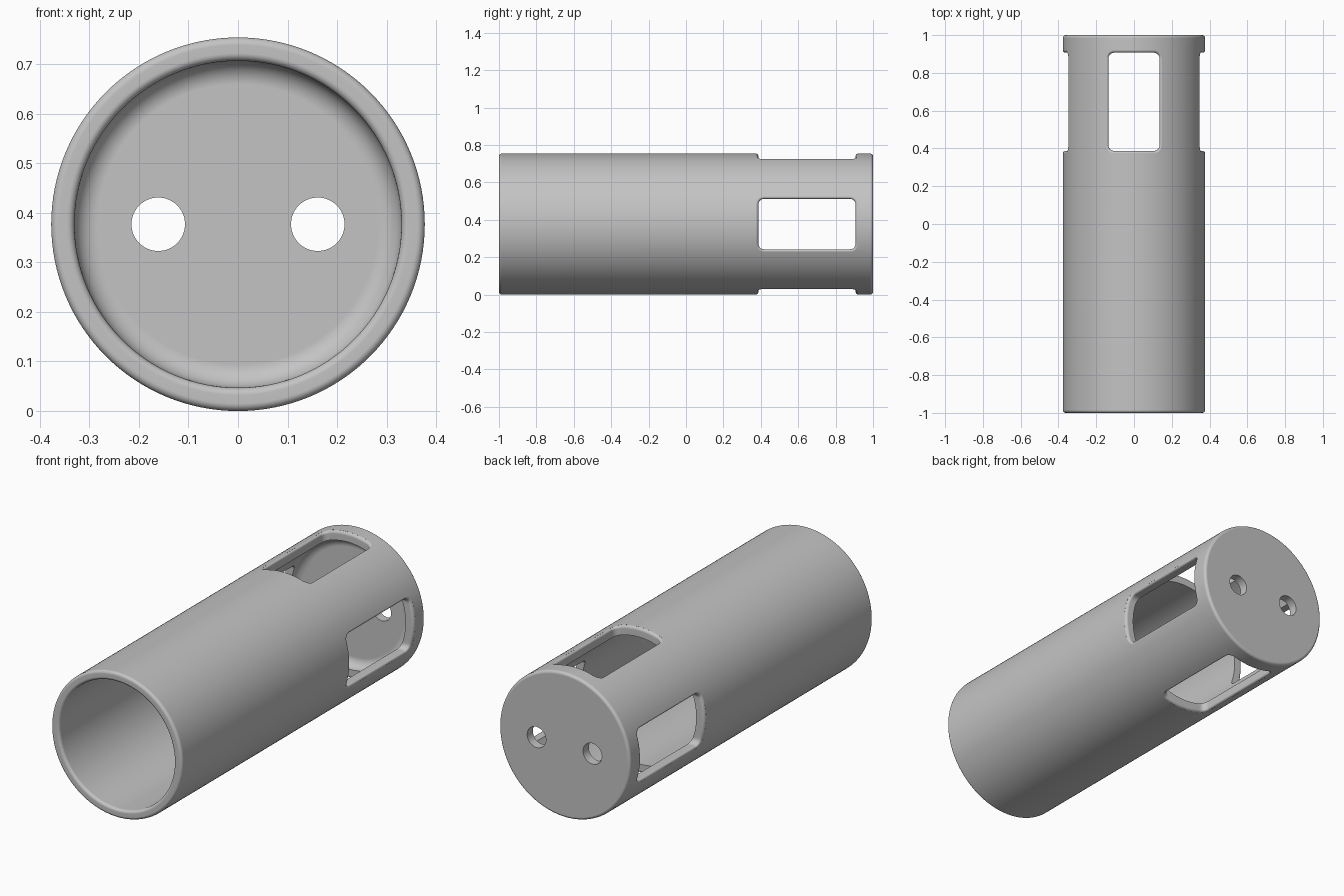
import bpy, bmesh
from math import sin, cos, pi, sqrt, radians
from mathutils import Vector, Matrix

if "Cube" in bpy.data.objects:
    bpy.data.objects.remove(bpy.data.objects["Cube"], do_unlink=True)

R, BORE, WALL = 0.377, 0.33, 0.047      # outer radius, bore radius, end wall
EDGE = 0.015                            # small rounding on outer edges
AXIS = Vector((0, 0, R))

grey = bpy.data.materials.new("light_grey")
grey.use_nodes = True
grey.diffuse_color = (0.55, 0.55, 0.55, 1)
grey.node_tree.nodes["Principled BSDF"].inputs["Base Color"].default_value = (0.55, 0.55, 0.55, 1)


def arc(cx, cy, r, a0, a1, n=6):
    """Points on a circular arc, angles in degrees."""
    angles = [radians(a0 + (a1 - a0) * i / n) for i in range(n + 1)]
    return [(cx + r * cos(a), cy + r * sin(a)) for a in angles]


def make_object(name, bm):
    bmesh.ops.recalc_face_normals(bm, faces=bm.faces)
    mesh = bpy.data.meshes.new(name)
    bm.to_mesh(mesh)
    bm.free()
    mesh.materials.append(grey)
    obj = bpy.data.objects.new(name, mesh)
    bpy.context.collection.objects.link(obj)
    return obj


def lathe_body():
    """Cup-shaped tube, open at the front and closed at the back."""
    profile = arc(BORE - WALL, 1 - 2 * WALL, WALL, 90, 0, 10)
    profile += [(BORE, 0.37), (BORE, -0.3)]
    profile += arc(BORE + EDGE, EDGE - 1, EDGE, 180, 270)
    profile += arc(R - EDGE, EDGE - 1, EDGE, 270, 360)
    profile += [(R, -0.3), (R, 0.35), (R, 0.94)]
    profile += arc(R - EDGE, 1 - EDGE, EDGE, 0, 90)
    bm = bmesh.new()
    verts = [bm.verts.new((r, y, R)) for r, y in profile]
    edges = [bm.edges.new(pair) for pair in zip(verts, verts[1:])]
    bmesh.ops.spin(bm, geom=verts + edges, cent=AXIS, axis=(0, 1, 0),
                   angle=2 * pi, steps=128, use_merge=True)
    bmesh.ops.remove_doubles(bm, verts=bm.verts, dist=0.0001)
    bmesh.ops.holes_fill(bm, edges=[e for e in bm.edges if e.is_boundary])
    return make_object("tube_body", bm)


def window_outline(grow):
    """Rounded rectangle as (across, along) points, with subdivided sides."""
    half_w, y0, y1, rad = 0.135, 0.387, 0.907, 0.03
    corners = [(half_w - rad, y1 - rad, 0), (rad - half_w, y1 - rad, 90),
               (rad - half_w, y0 + rad, 180), (half_w - rad, y0 + rad, 270)]
    pts = []
    for u, y, a in corners:
        pts += arc(u, y, rad + grow, a, a + 90)
    full = []
    for i, p in enumerate(pts):
        q = pts[(i + 1) % len(pts)]
        steps = 12 if i % 7 == 6 else 1
        full += [(p[0] + (q[0] - p[0]) * k / steps, p[1] + (q[1] - p[1]) * k / steps)
                 for k in range(steps)]
    return full


def window_cutter(angle):
    """Plug that flares at the tube surface, leaving a rounded outer edge."""
    rings = [[(u, y, 0.2) for u, y in window_outline(0)]]
    for i in range(6):
        a = radians(16 * i)
        r = R - EDGE + EDGE * sin(a)
        rings.append([(u, y, sqrt(r * r - u * u))
                      for u, y in window_outline(EDGE * (1 - cos(a)))])
    rings.append([(u, y, 0.5) for u, y, _ in rings[-1]])
    bm = bmesh.new()
    loops = [[bm.verts.new(p) for p in ring] for ring in rings]
    n = len(loops[0])
    for low, high in zip(loops, loops[1:]):
        for i in range(n):
            j = (i + 1) % n
            bm.faces.new((low[i], low[j], high[j], high[i]))
    bm.faces.new(loops[0])
    bm.faces.new(loops[-1])
    bm.transform(Matrix.Translation(AXIS) @ Matrix.Rotation(angle, 4, 'Y'))
    return make_object("window_cutter", bm)


def hole_cutter(x):
    bm = bmesh.new()
    bmesh.ops.create_cone(bm, cap_ends=True, segments=64, radius1=0.054,
                          radius2=0.054, depth=0.3)
    bm.transform(Matrix.Translation((x, 1, R)) @ Matrix.Rotation(pi / 2, 4, 'X'))
    return make_object("hole_cutter", bm)


body = lathe_body()
bpy.context.view_layer.objects.active = body

# Four side windows and two holes through the end wall
cutters = [window_cutter(k * pi / 2) for k in range(4)]
cutters += [hole_cutter(side * 0.161) for side in (-1, 1)]
for cutter in cutters:
    cutter.hide_render = True
    mod = body.modifiers.new("cut", 'BOOLEAN')
    mod.operation = 'DIFFERENCE'
    mod.solver = 'EXACT'
    mod.object = cutter
    bpy.ops.object.modifier_apply(modifier=mod.name)
    bpy.data.objects.remove(cutter, do_unlink=True)

# Smooth shading with crisp cut edges
for obj in bpy.context.selected_objects:
    obj.select_set(False)
body.select_set(True)
bpy.ops.object.shade_smooth_by_angle(angle=radians(35))
normals = body.modifiers.new("even_shading", 'WEIGHTED_NORMAL')
normals.keep_sharp = True
